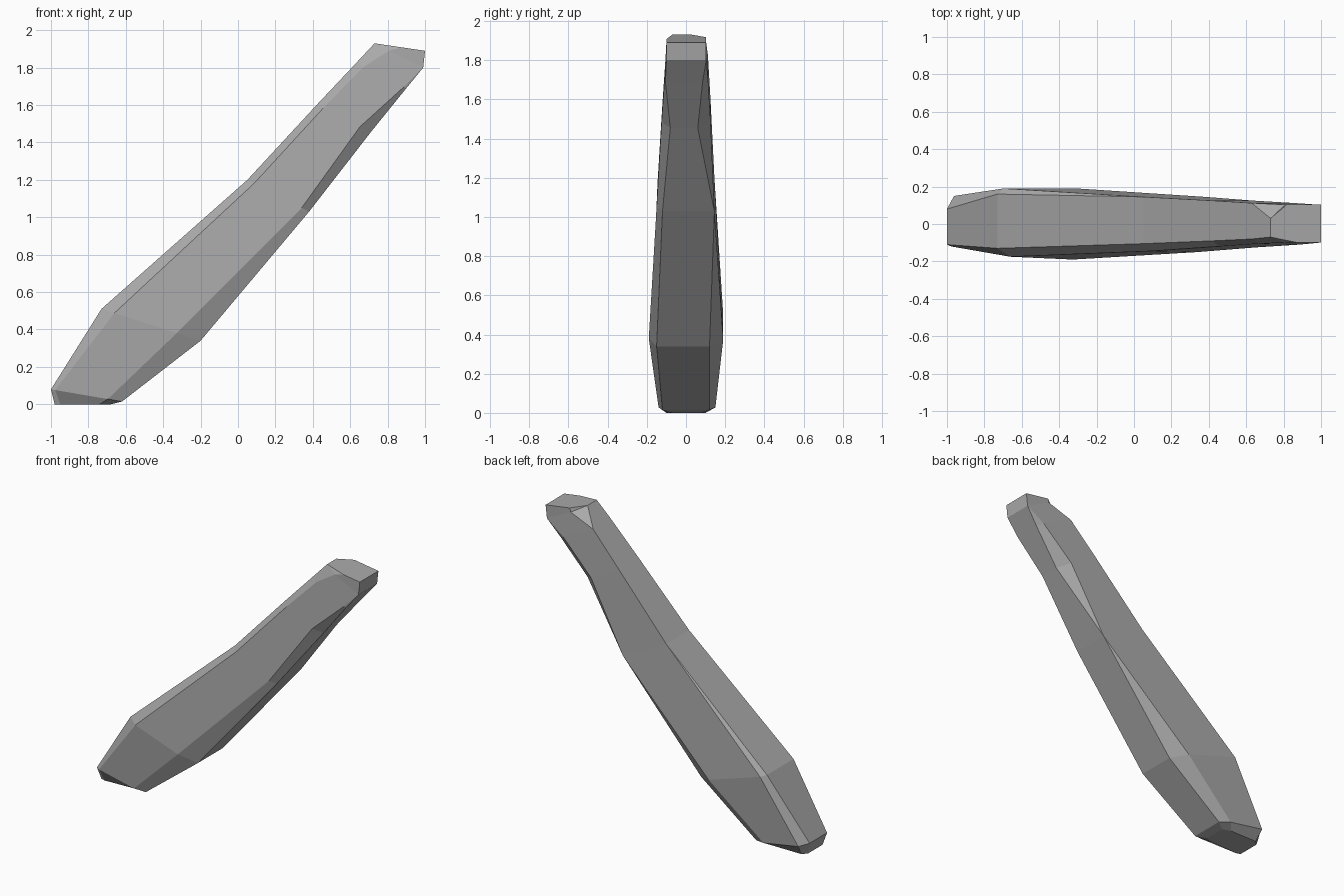
import bpy
import bmesh
from mathutils import Vector

cube = bpy.data.objects.get("Cube")
if cube:
    bpy.data.objects.remove(cube, do_unlink=True)


def flat_material(name, colour):
    mat = bpy.data.materials.new(name)
    mat.use_nodes = True
    mat.diffuse_color = colour
    mat.node_tree.nodes["Principled BSDF"].inputs["Base Color"].default_value = colour
    return mat


def section(top, bottom, front, back):
    """Eight-sided slice across the shard.

    top, bottom: (x, z) of the ridge and the underside.
    front, back: ridge y, upper side (y, depth), lower side (y, depth), underside y,
    where depth runs from the ridge to the underside.
    """
    top, bottom = Vector(top), Vector(bottom)

    def half(side):
        ridge, upper, lower, under = side
        points = []
        for y, depth in ((ridge, 0), upper, lower, (under, 1)):
            p = top.lerp(bottom, depth)
            points.append(Vector((p.x, y, p.y)))
        return points

    return half(front) + half(back)[::-1]


# Slices from the foot to the tip
sections = [
    # foot
    section(top=(-0.98, 0), bottom=(-0.68, 0),
            front=(-0.09, (-0.1, 0.1), (-0.09, 0.8), -0.07),
            back=(0.07, (0.1, 0.1), (0.1, 0.8), 0.08)),
    section(top=(-1, 0.08), bottom=(-0.62, 0.015),
            front=(-0.11, (-0.12, 0.06), (-0.14, 0.8), -0.12),
            back=(0.08, (0.15, 0.1), (0.15, 0.8), 0.12)),
    # shoulder
    section(top=(-0.73, 0.51), bottom=(-0.2, 0.34),
            front=(-0.13, (-0.175, 0.13), (-0.19, 0.76), -0.15),
            back=(0.16, (0.19, 0.06), (0.19, 0.8), 0.12)),
    # waist
    section(top=(0.05, 1.2), bottom=(0.38, 1.03),
            front=(-0.105, (-0.145, 0.11), (-0.15, 0.88), -0.12),
            back=(0.145, (0.145, 0), (0.145, 1), 0.145)),
    # upper shaft
    section(top=(0.42, 1.6), bottom=(0.71, 1.455),
            front=(-0.09, (-0.12, 0.12), (-0.125, 0.8), -0.08),
            back=(0.125, (0.125, 0), (0.125, 0.75), 0.06)),
    section(top=(0.63, 1.823), bottom=(0.9, 1.69),
            front=(-0.08, (-0.105, 0.15), (-0.11, 0.95), -0.105),
            back=(0.112, (0.112, 0), (0.112, 0.85), 0.085)),
    # tip
    section(top=(0.73, 1.93), bottom=(0.99, 1.8),
            front=(-0.07, (-0.1, 0.3), (-0.1, 1), -0.1),
            back=(0.03, (0.103, 0.3), (0.103, 1), 0.103)),
    section(top=(0.73, 1.93), bottom=(1, 1.89),
            front=(-0.07, (-0.1, 0.55), (-0.1, 1), -0.1),
            back=(0.03, (0.103, 0.32), (0.103, 1), 0.103)),
]

# Skin the slices and close both ends
bm = bmesh.new()
rings = [[bm.verts.new(p) for p in points] for points in sections]
for low, high in zip(rings, rings[1:]):
    count = len(low)
    for i in range(count):
        j = (i + 1) % count
        bm.faces.new((low[i], low[j], high[j], high[i]))
bm.faces.new(rings[0])
bm.faces.new(rings[-1])
bmesh.ops.remove_doubles(bm, verts=bm.verts, dist=0.001)
bmesh.ops.recalc_face_normals(bm, faces=bm.faces)

mesh = bpy.data.meshes.new("stone_shard")
bm.to_mesh(mesh)
bm.free()
mesh.materials.append(flat_material("stone_grey", (0.4, 0.4, 0.4, 1)))
shard = bpy.data.objects.new("stone_shard", mesh)
bpy.context.collection.objects.link(shard)
